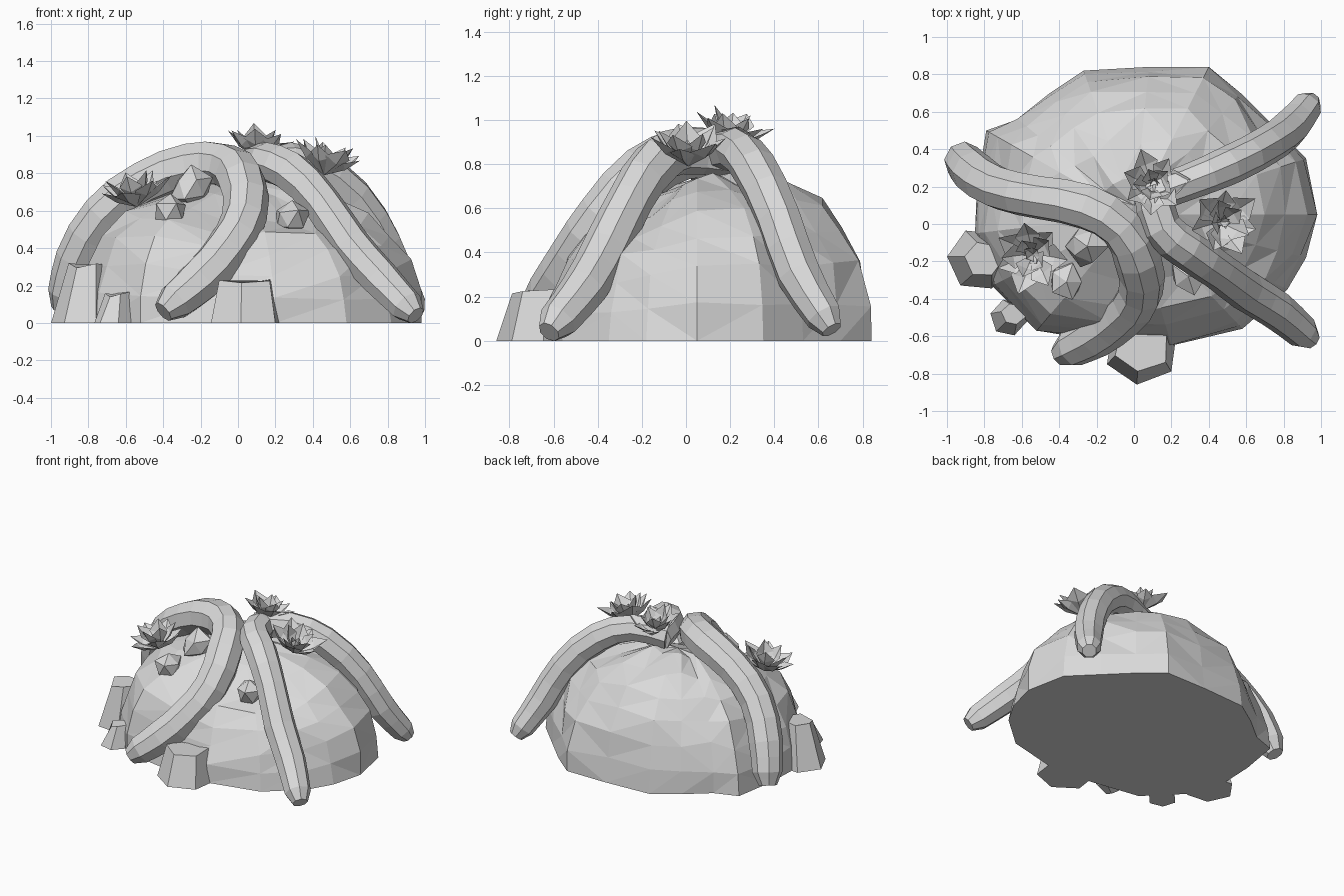
import bpy, bmesh, math, random
from mathutils import Vector, Matrix

random.seed(4)
if "Cube" in bpy.data.objects:
    bpy.data.objects.remove(bpy.data.objects["Cube"])

stone = bpy.data.materials.new("pale_grey")
stone.use_nodes = True
GREY = (0.7, 0.7, 0.7, 1)
stone.diffuse_color = GREY
stone.node_tree.nodes["Principled BSDF"].inputs["Base Color"].default_value = GREY


def jitter(a):
    return random.uniform(-a, a)


def clamp(t):
    return min(1, max(0, t))


def finish(bm, name):
    """Turn a bmesh into a flat shaded object."""
    bmesh.ops.recalc_face_normals(bm, faces=bm.faces)
    mesh = bpy.data.meshes.new(name)
    bm.to_mesh(mesh)
    bm.free()
    mesh.materials.append(stone)
    ob = bpy.data.objects.new(name, mesh)
    bpy.context.collection.objects.link(ob)


def bridge(bm, low, high):
    n = len(low)
    for i in range(n):
        j = (i + 1) % n
        bm.faces.new((low[i], low[j], high[j], high[i]))


# Mound: an irregular outline drawn in towards the top
outline = [(0.98, 0.05), (0.92, 0.35), (0.74, 0.53), (0.57, 0.7), (0.4, 0.84),
           (0.08, 0.84), (-0.27, 0.82), (-0.45, 0.7), (-0.62, 0.56), (-0.79, 0.5),
           (-0.84, 0.2), (-0.85, -0.05), (-0.76, -0.33), (-0.52, -0.57), (-0.15, -0.63),
           (0.2, -0.65), (0.58, -0.56), (0.82, -0.35), (0.92, -0.18)]
levels = [(0, 1), (0.16, 0.985), (0.32, 0.93), (0.46, 0.84), (0.58, 0.7), (0.66, 0.5), (0.72, 0.25)]
bm = bmesh.new()
rings = []
for z, s in levels:
    wob = 0.02 if z else 0
    ring = []
    for x, y in outline:
        # taller at the back, sunken along the front
        k = s + jitter(wob)
        px, py = x * k, 0.05 + (y - 0.05) * k
        lift = 1 + 0.1 * max(0, y) - 0.18 * clamp(-py / 0.22) * clamp((px + 0.4) / 0.35)
        ring.append(bm.verts.new((px, py, z * lift + jitter(wob))))
    if rings:
        bridge(bm, rings[-1], ring)
    rings.append(ring)
bm.faces.new(rings[0])
peak = bm.verts.new((0, 0.1, 0.75))
for i, v in enumerate(rings[-1]):
    bm.faces.new((v, rings[-1][(i + 1) % len(outline)], peak))
bmesh.ops.triangulate(bm, faces=[f for f in bm.faces if len(f.verts) == 4])
finish(bm, "mound")


# Roots: eight sided tubes that taper to blunt tips
def root(name, points, radius, tips):
    curve = bpy.data.curves.new(name, "CURVE")
    curve.dimensions = "3D"
    curve.bevel_depth = radius
    curve.bevel_resolution = 2
    curve.resolution_u = 2
    curve.use_fill_caps = True
    pts = [(Vector(p), 1 + jitter(0.05)) for p in points]
    # blunt tips get an extra point just before the end
    for end in tips:
        a, b = (pts[0][0], pts[1][0]) if end == 0 else (pts[-1][0], pts[-2][0])
        near = (a + (b - a).normalized() * radius * 0.75, 0.85)
        if end == 0:
            pts[0:1] = [(a, 0.5), near]
        else:
            pts[-1:] = [near, (a, 0.5)]
    spline = curve.splines.new("BEZIER")
    spline.bezier_points.add(len(pts) - 1)
    spline.use_smooth = False
    for bp, (p, r) in zip(spline.bezier_points, pts):
        bp.co = p
        bp.radius = r
        bp.handle_left_type = bp.handle_right_type = "AUTO"
    curve.materials.append(stone)
    ob = bpy.data.objects.new(name, curve)
    bpy.context.collection.objects.link(ob)
    bpy.ops.object.select_all(action="DESELECT")
    ob.select_set(True)
    bpy.context.view_layer.objects.active = ob
    bpy.ops.object.convert(target="MESH")


root("curled_root", [(-0.94, 0.37, 0.07), (-0.86, 0.28, 0.34), (-0.72, 0.19, 0.58),
                     (-0.5, 0.14, 0.75), (-0.25, 0.09, 0.84), (-0.07, -0.02, 0.845),
                     (0.02, -0.19, 0.76), (0.035, -0.37, 0.57), (-0.06, -0.49, 0.39),
                     (-0.21, -0.6, 0.22), (-0.4, -0.7, 0.06)], 0.122, (0, 1))
root("front_left_root", [(0.1, 0.2, 0.84), (0.15, -0.02, 0.86), (0.28, -0.13, 0.81),
                         (0.45, -0.25, 0.64), (0.6, -0.36, 0.42), (0.76, -0.46, 0.24),
                         (0.95, -0.62, 0.04)], 0.107, (1,))
root("back_left_root", [(0.05, 0.14, 0.84), (0.28, 0.22, 0.87), (0.5, 0.31, 0.78),
                        (0.71, 0.42, 0.55), (0.83, 0.51, 0.3), (0.95, 0.66, 0.05)], 0.1, (1,))


# Boulders: jittered frustums on the ground, leaning towards the mound
def boulder(name, x, y, rx, ry, height, top=0.6, sides=6):
    bm = bmesh.new()
    turn = random.random()
    lean = Vector((-x, -y)).normalized() * 0.03
    low, high = [], []
    for i in range(sides):
        a = turn + math.tau * i / sides
        c, s = math.cos(a), math.sin(a)
        k = top + jitter(0.08)
        low.append(bm.verts.new((x + rx * c, y + ry * s, 0)))
        high.append(bm.verts.new((x + lean.x + rx * c * k, y + lean.y + ry * s * k,
                                  height + jitter(0.02))))
    bridge(bm, low, high)
    bm.faces.new(low)
    bm.faces.new(high)
    finish(bm, name)


boulder("side_boulder", -0.83, -0.19, 0.17, 0.17, 0.31, 0.55)
boulder("small_boulder", -0.67, -0.5, 0.1, 0.1, 0.15)
boulder("front_boulder", 0.04, -0.68, 0.2, 0.18, 0.22, 0.75)


# Chunks: small faceted stones set into the mound
def chunk(name, place, r):
    bm = bmesh.new()
    bmesh.ops.create_icosphere(bm, subdivisions=1, radius=r)
    for v in bm.verts:
        v.co = v.co * (1 + jitter(0.2)) + Vector(place)
    finish(bm, name)


chunk("upper_chunk", (-0.25, -0.12, 0.72), 0.11)
chunk("middle_chunk", (-0.36, -0.31, 0.59), 0.1)
chunk("front_chunk", (0.29, -0.28, 0.55), 0.1)


# Flowers: rings of broad, folded, pointed petals
def flower(name, place, axis, size):
    bm = bmesh.new()
    frame = Matrix.Translation(place) @ Vector(axis).to_track_quat("Z", "Y").to_matrix().to_4x4()
    for count, lean, length, phase in ((7, 0.55, 1, 0), (5, 0.95, 0.9, 0.4), (4, 1.2, 0.5, 0.1)):
        for i in range(count):
            tilt = lean + jitter(0.15)
            reach = size * length * (1 + jitter(0.1))
            spin = Matrix.Rotation(phase + math.tau * i / count, 4, "Z")
            bend = Matrix.Rotation(-tilt, 4, "Y")
            shape = [(0, 0, 0), (0.62, -0.3, 0.08), (1, 0, 0.04), (0.62, 0.3, 0.08), (0.55, 0, -0.06)]
            a, b, c, d, e = [bm.verts.new(frame @ spin @ bend @ (Vector(p) * reach)) for p in shape]
            for tri in ((a, b, e), (b, c, e), (c, d, e), (d, a, e)):
                bm.faces.new(tri)
    finish(bm, name)


flower("top_flower", (0.1, 0.2, 0.88), (0.05, 0.15, 1), 0.21)
flower("left_flower", (0.46, 0.01, 0.79), (0.25, 0, 1), 0.23)
flower("right_flower", (-0.54, -0.16, 0.62), (-0.15, -0.1, 1), 0.23)
